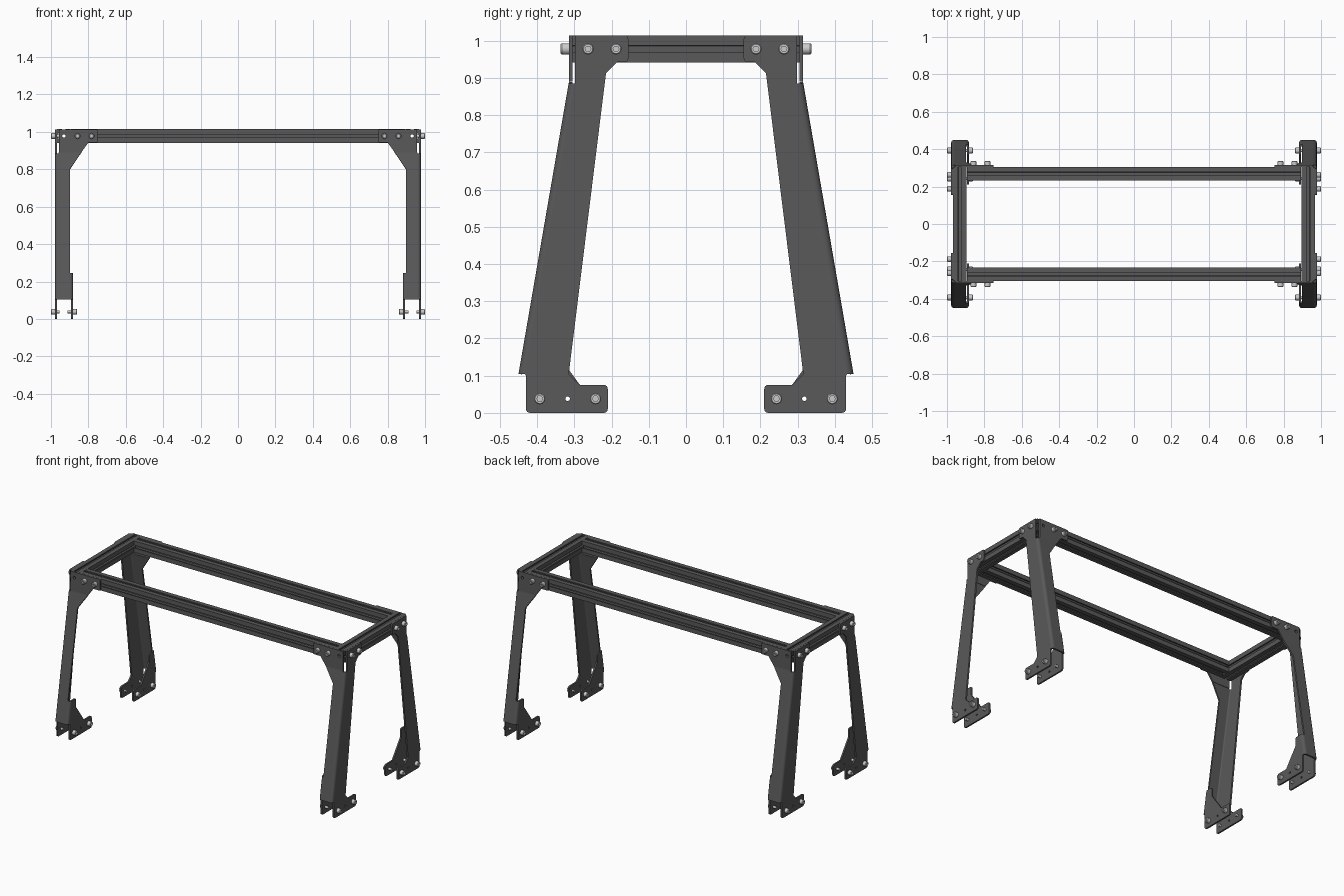
import bpy, bmesh
from math import sin, cos, pi, hypot
from mathutils import Matrix, Vector

if "Cube" in bpy.data.objects:
    bpy.data.objects.remove(bpy.data.objects["Cube"])

T = 0.01              # sheet thickness
H = 0.0365            # half width of the slotted rails
ZC = 0.978            # rail centre height
XO, XI = 0.9775, 0.882  # outer and inner faces of a leg
R = 0.017             # bend radius
Z0, Z1 = 0.105, 0.89  # sloped part of a leg
Y0, Y1 = -0.45, -0.3145

dark = bpy.data.materials.new("dark_grey")
dark.diffuse_color = (0.1, 0.1, 0.1, 1)
dark.use_nodes = True
dark.node_tree.nodes["Principled BSDF"].inputs["Base Color"].default_value = dark.diffuse_color


def frame(u, v, origin):
    u, v = Vector(u).normalized(), Vector(v).normalized()
    m = Matrix((u, v, u.cross(v))).transposed().to_4x4()
    m.translation = origin
    return m


def finish(name, bm, mirror, mat=dark):
    bmesh.ops.remove_doubles(bm, verts=bm.verts, dist=1e-5)
    bmesh.ops.recalc_face_normals(bm, faces=bm.faces)
    me = bpy.data.meshes.new(name)
    bm.to_mesh(me)
    bm.free()
    ob = bpy.data.objects.new(name, me)
    bpy.context.collection.objects.link(ob)
    me.materials.clear()
    if mat:
        me.materials.append(mat)
    mod = ob.modifiers.new("mirror", 'MIRROR')
    mod.use_axis = ('x' in mirror, 'y' in mirror, False)
    mod.use_mirror_merge = False
    bpy.ops.object.select_all(action='DESELECT')
    bpy.context.view_layer.objects.active = ob
    ob.select_set(True)
    bpy.ops.object.shade_smooth_by_angle(angle=0.5)
    return ob


def circle(cx, cy, r, n=16):
    return [(cx + r * cos(2 * pi * i / n), cy + r * sin(2 * pi * i / n)) for i in range(n)]


def rounded(pts):
    """Points are (x, y) or (x, y, radius); corners with a radius get a small arc."""
    out = []
    for i, p in enumerate(pts):
        c = Vector(p[:2])
        if len(p) == 2:
            out.append(c)
            continue
        a = c + (Vector(pts[i - 1][:2]) - c).normalized() * p[2]
        b = c + (Vector(pts[(i + 1) % len(pts)][:2]) - c).normalized() * p[2]
        for k in range(5):
            t = k / 4
            out.append(a * (1 - t) ** 2 + c * 2 * t * (1 - t) + b * t * t)
    return out


def extrude(name, outlines, depth, m, mirror):
    """Fill 2D outlines (the first outside, the rest holes) and extrude about the frame's plane."""
    cu = bpy.data.curves.new(name, 'CURVE')
    cu.dimensions, cu.fill_mode, cu.extrude = '2D', 'BOTH', depth / 2
    for pts in outlines:
        sp = cu.splines.new('POLY')
        sp.points.add(len(pts) - 1)
        for q, p in zip(sp.points, pts):
            q.co = (p[0], p[1], 0, 1)
        sp.use_cyclic_u = True
    tmp = bpy.data.objects.new("tmp", cu)
    bpy.context.collection.objects.link(tmp)
    me = bpy.data.meshes.new_from_object(tmp.evaluated_get(bpy.context.evaluated_depsgraph_get()))
    bpy.data.objects.remove(tmp)
    bm = bmesh.new()
    bm.from_mesh(me)
    bm.transform(m)
    return finish(name, bm, mirror)


def edge_y(z):
    return Y0 + (Y1 - Y0) * (z - Z0) / (Z1 - Z0)


# Slotted rails with a centre bore
half = [(-H, H), (-.009, H), (-.009, .029), (-.016, .029), (-.016, .022), (-.008, .016)]
side = half + [(-x, y) for x, y in reversed(half[1:])]
profile = []
for k in range(4):
    c, s = cos(-k * pi / 2), sin(-k * pi / 2)
    profile += [(x * c - y * s, x * s + y * c) for x, y in side]
rail = [profile, circle(0, 0, 0.01)]
extrude("long_rail", rail, 1.788, frame((0, 1, 0), (0, 0, 1), (0, -.268, ZC)), 'y')
extrude("short_rail", rail, 0.609, frame((1, 0, 0), (0, 0, 1), (.931, 0, ZC)), 'x')

# Outer side plate of each leg, with bracket above and foot below
foot_hole = circle(-.318, .038, .006)
side_pts = [(-.298, 1.014), (-.155, 1.014, .01), (-.155, .943, .01), (-.185, .943), (-.215, .912),
            (-.315, Z0), (-.285, .075), (-.21, .075, .012), (-.21, 0, .012), (-.43, 0, .012),
            (-.43, .1), (edge_y(Z0) + R, Z0), (edge_y(.885) + R, .885), (-.298, .9)]
extrude("leg_side_plate", [rounded(side_pts), foot_hole], T,
        frame((0, 1, 0), (0, 0, 1), (XO - T / 2, 0, 0)), 'xy')

# Short inner foot plate
inner_pts = [(edge_y(.245) + R, .245), (-.368, .245, .01), (-.368, .19), (-.285, .075),
             (-.21, .075, .012), (-.21, 0, .012), (-.43, 0, .012), (-.43, .1), (edge_y(Z0) + R, Z0)]
extrude("foot_inner_plate", [rounded(inner_pts), foot_hole], T,
        frame((0, 1, 0), (0, 0, 1), (XI + T / 2, 0, 0)), 'xy')

# Upright front bracket and the sloped leg face below it
bracket = [(.958, 1.014), (.75, 1.014, .01), (.75, .943, .01), (.8, .943), (.838, Z1), (.958, Z1)]
extrude("leg_bracket", [rounded(bracket), circle(.931, ZC, .009)], T,
        frame((1, 0, 0), (0, 0, 1), (0, Y1 + T / 2, 0)), 'xy')
slope = frame((1, 0, 0), (0, Y1 - Y0, Z1 - Z0), (0, Y1, Z1))
stretch = hypot(Y1 - Y0, Z1 - Z0) / (Z1 - Z0)
face = [(.958, Z1), (.838, Z1), (XI + R, .8), (XI + R, Z0), (XO - R, Z0), (XO - R, .885)]
extrude("leg_sloped_face", [[(x, (z - Z1) * stretch) for x, z in face]], T,
        slope @ Matrix.Translation((0, 0, -T / 2)), 'xy')


# Rounded folds joining the sloped face to the side plates
def fold(name, cx, sx, top):
    bm = bmesh.new()
    rings = []
    for z in (Z0, top):
        arc = [(r, a * pi / 12) for r, seq in ((R, range(7)), (R - T, range(6, -1, -1))) for a in seq]
        rings.append([bm.verts.new((cx + sx * r * cos(a), edge_y(z) + R - r * sin(a), z)) for r, a in arc])
    n = len(rings[0])
    for i in range(n):
        j = (i + 1) % n
        bm.faces.new((rings[0][i], rings[0][j], rings[1][j], rings[1][i]))
    for ring in rings:
        for i in range(6):
            bm.faces.new((ring[i], ring[i + 1], ring[12 - i], ring[13 - i]))
    finish(name, bm, 'xy')


fold("leg_outer_fold", XO - R, 1, .885)
fold("foot_inner_fold", XI + R, -1, .245)


# Socket head bolts
def bolt(name, m, shank):
    bm = bmesh.new()
    n, prev = 24, None
    hexr = [.008 * cos(pi / 6) / cos((2 * pi * i / n) % (pi / 3) - pi / 6) for i in range(n)]
    for r, z in ((.008, -shank), (.008, 0), (.015, 0), (.015, .019), (.0125, .0225), (None, .0225), (None, .011)):
        ring = [bm.verts.new(((r or hexr[i]) * cos(2 * pi * i / n), (r or hexr[i]) * sin(2 * pi * i / n), z))
                for i in range(n)]
        if prev:
            for i in range(n):
                j = (i + 1) % n
                bm.faces.new((prev[i], prev[j], ring[j], ring[i]))
        else:
            bm.faces.new(ring[::-1])
        prev = ring
    bm.faces.new(prev)
    bm.transform(m)
    finish(name, bm, 'xy', None)


for x in (.783, .858):
    bolt("front_bolt", frame((1, 0, 0), (0, 0, 1), (x, Y1, ZC)), .025)
for y in (-.188, -.263):
    bolt("side_bolt", frame((0, 1, 0), (0, 0, 1), (XO, y, ZC)), .025)
for y in (-.243, -.393):
    bolt("foot_outer_bolt", frame((0, 1, 0), (0, 0, 1), (XO, y, .038)), .022)
    bolt("foot_inner_bolt", frame((0, -1, 0), (0, 0, 1), (XI, y, .038)), .03)
